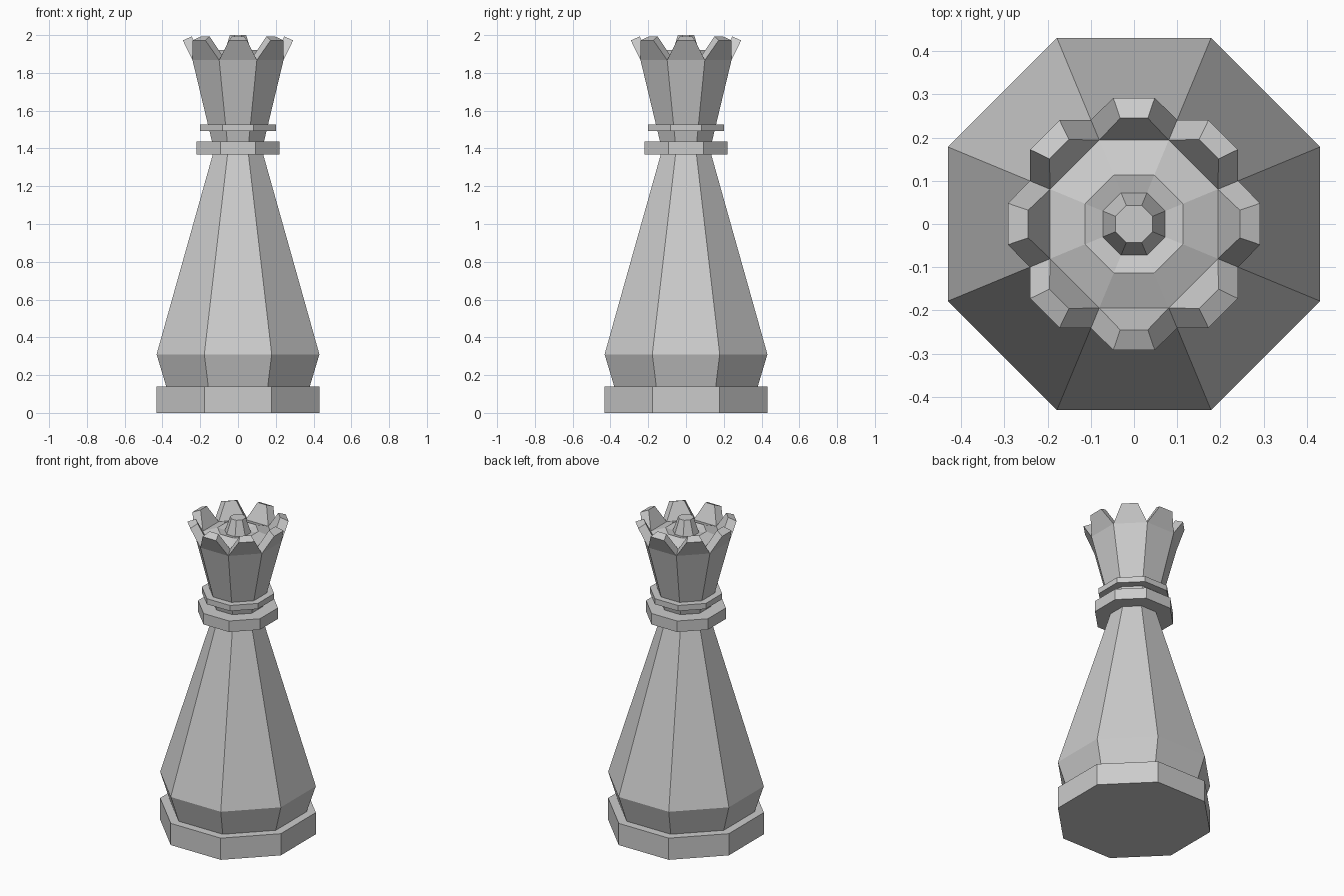
import bpy, bmesh, math
from mathutils import Matrix, Vector

SIDES = 8
STEP = 2 * math.pi / SIDES
TAN = math.tan(STEP / 2)

cube = bpy.data.objects.get("Cube")
if cube:
    bpy.data.objects.remove(cube, do_unlink=True)

grey = bpy.data.materials.new("light_grey")
grey.use_nodes = True
colour = (0.6, 0.6, 0.6, 1)
grey.diffuse_color = colour
grey.node_tree.nodes["Principled BSDF"].inputs["Base Color"].default_value = colour


def side_point(bm, i, apothem, half, z):
    """Vertex on the i-th side, offset sideways by half."""
    return bm.verts.new(Matrix.Rotation(i * STEP, 3, "Z") @ Vector((apothem, half, z)))


def ring(bm, apothem, z):
    """Octagon of corner vertices; corner i closes side i."""
    return [side_point(bm, i, apothem, apothem * TAN, z) for i in range(SIDES)]


def bridge(bm, low, high):
    for i in range(SIDES):
        bm.faces.new((low[i - 1], low[i], high[i], high[i - 1]))


def finish(bm, name):
    bmesh.ops.recalc_face_normals(bm, faces=bm.faces)
    mesh = bpy.data.meshes.new(name)
    bm.to_mesh(mesh)
    bm.free()
    mesh.materials.append(grey)
    obj = bpy.data.objects.new(name, mesh)
    bpy.context.collection.objects.link(obj)


def turned(name, profile):
    """Closed eight-sided solid from (apothem, height) pairs."""
    bm = bmesh.new()
    rings = [ring(bm, a, z) for a, z in profile]
    for low, high in zip(rings, rings[1:]):
        bridge(bm, low, high)
    bm.faces.new(rings[0][::-1])
    bm.faces.new(rings[-1])
    finish(bm, name)


# Stem parts
turned("base", [(0.431, 0), (0.431, 0.14)])
turned("body", [(0.38, 0.14), (0.431, 0.31), (0.133, 1.37)])
turned("lower_collar", [(0.221, 1.367), (0.221, 1.438)])
turned("upper_collar", [(0.2, 1.492), (0.2, 1.528)])
turned("top_knob", [(0.075, 1.9), (0.043, 2.0)])

# Crown: flared wall, one prong per side, shallow dished cap
bm = bmesh.new()
foot = ring(bm, 0.136, 1.43)
outer = ring(bm, 0.241, 1.868)
inner = ring(bm, 0.194, 1.888)
ridge = ring(bm, 0.113, 1.92)
dish = ring(bm, 0.06, 1.905)
bridge(bm, foot, outer)
bridge(bm, inner, ridge)
bridge(bm, ridge, dish)
bm.faces.new(foot[::-1])
bm.faces.new(dish)
for i in range(SIDES):
    out_a, out_b = [side_point(bm, i, 0.292, s * 0.048, 1.972) for s in (-1, 1)]
    in_a, in_b = [side_point(bm, i, 0.245, s * 0.032, 1.993) for s in (-1, 1)]
    bm.faces.new((outer[i - 1], outer[i], out_b, out_a))
    bm.faces.new((inner[i], inner[i - 1], in_a, in_b))
    bm.faces.new((out_a, out_b, in_b, in_a))
    bm.faces.new((outer[i], inner[i], in_b, out_b))
    bm.faces.new((inner[i - 1], outer[i - 1], out_a, in_a))
finish(bm, "crown")
